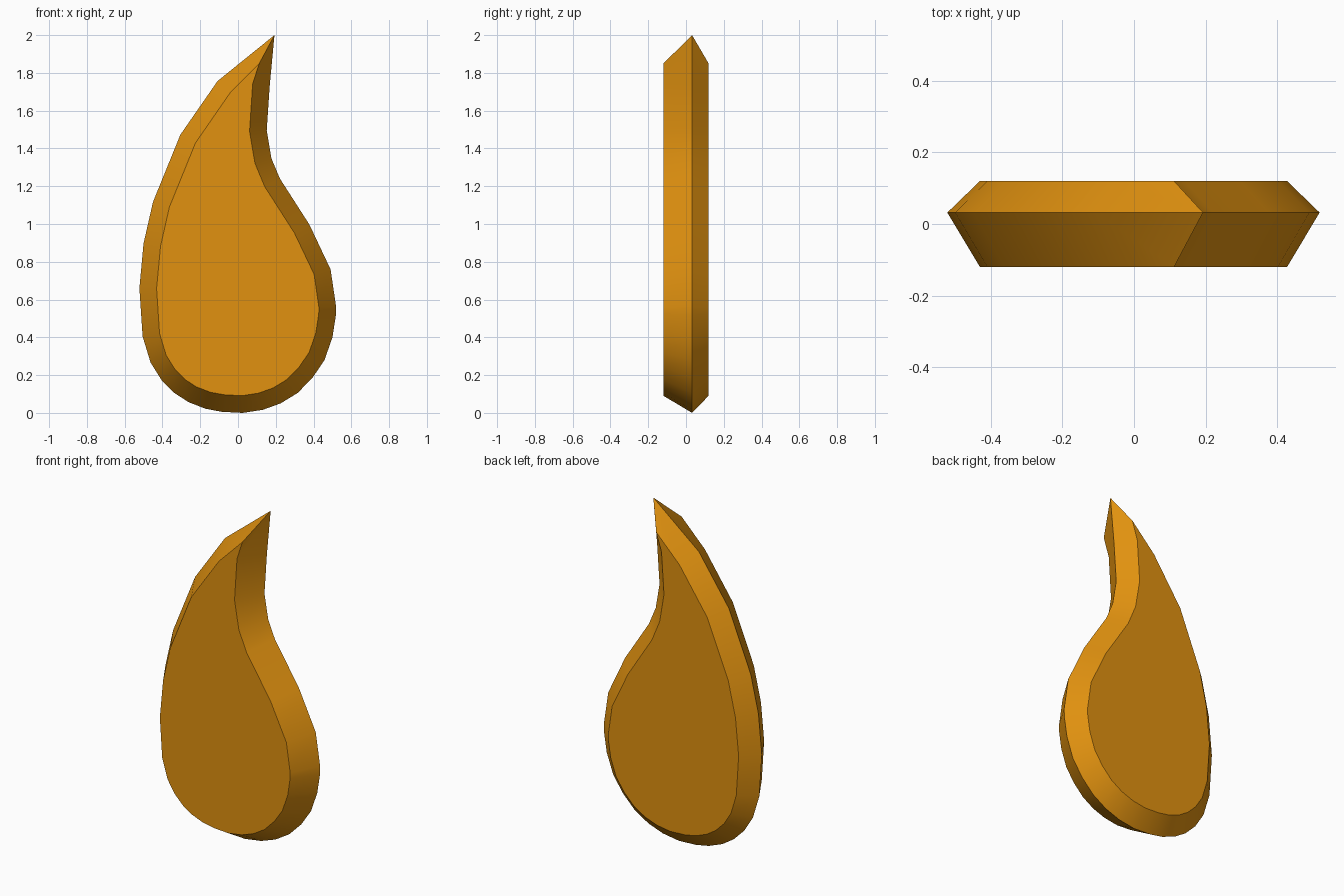
import bpy, bmesh
from mathutils import Vector

if "Cube" in bpy.data.objects:
    bpy.data.objects.remove(bpy.data.objects["Cube"])

# Outer silhouette (x, z), anticlockwise seen from the front, starting at the tip
PROFILE = [
    (0.193, 2.0), (-0.108, 1.757), (-0.305, 1.473), (-0.45, 1.117), (-0.5, 0.897),
    (-0.522, 0.66), (-0.505, 0.405), (-0.463, 0.267), (-0.405, 0.174), (-0.336, 0.105),
    (-0.262, 0.057), (-0.172, 0.022), (-0.087, 0.006), (0.024, 0.0), (0.13, 0.016),
    (0.225, 0.05), (0.315, 0.105), (0.394, 0.185), (0.458, 0.28), (0.5, 0.4),
    (0.518, 0.516), (0.519, 0.565), (0.49, 0.76), (0.378, 0.997), (0.222, 1.24),
    (0.177, 1.347), (0.152, 1.495), (0.168, 1.733)]
INSET, TIP_INSET = 0.091, 0.171
FRONT, RIDGE, BACK = -0.12, 0.032, 0.12


def inset(points):
    """Move each point inwards along its averaged normal, further at the sharp tip."""
    pts = [Vector(p) for p in points]
    result = []
    for i, p in enumerate(pts):
        a = (p - pts[i - 1]).normalized()
        b = (pts[(i + 1) % len(pts)] - p).normalized()
        t = (a + b).normalized()
        result.append(p + Vector((-t.y, t.x)) * (TIP_INSET if i == 0 else INSET))
    return result


# Flame drop: flat front, widest ridge, flat back
bm = bmesh.new()
inner = inset(PROFILE)
rings = [[bm.verts.new((x, y, z)) for x, z in pts]
         for pts, y in ((inner, FRONT), (PROFILE, RIDGE), (inner, BACK))]
n = len(PROFILE)
for r, s in zip(rings, rings[1:]):
    for i in range(n):
        j = (i + 1) % n
        bm.faces.new((r[i], r[j], s[j], s[i]))
bm.faces.new(rings[0])
bm.faces.new(rings[-1])
bmesh.ops.recalc_face_normals(bm, faces=bm.faces)
mesh = bpy.data.meshes.new("flame_drop")
bm.to_mesh(mesh)
bm.free()

# Single amber colour
amber = bpy.data.materials.new("amber")
amber.diffuse_color = (0.75, 0.285, 0.005, 1)
amber.use_nodes = True
amber.node_tree.nodes["Principled BSDF"].inputs["Base Color"].default_value = amber.diffuse_color
mesh.materials.append(amber)

drop = bpy.data.objects.new("flame_drop", mesh)
bpy.context.collection.objects.link(drop)
bpy.context.view_layer.objects.active = drop
drop.select_set(True)
bpy.ops.object.shade_smooth_by_angle(angle=0.52)
